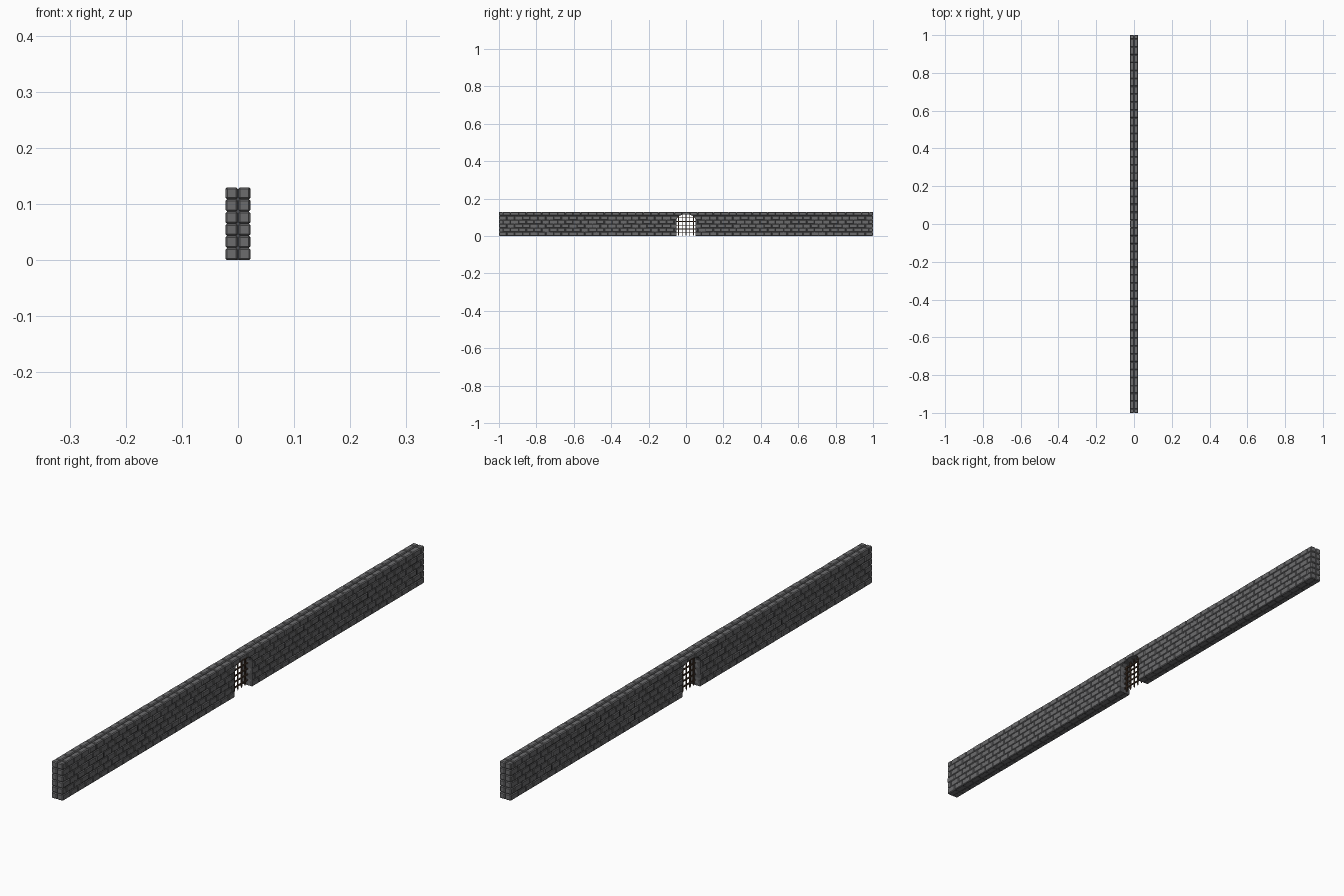
import bpy, bmesh, math, random
from mathutils import Matrix

if "Cube" in bpy.data.objects:
    bpy.data.objects.remove(bpy.data.objects["Cube"])

random.seed(4)
H, ROWS, DEPTH = 0.13, 6, 0.0225
ROW_H = H / ROWS
GATE_HALF, SPRING, RISE = 0.05, 0.09, 0.026


def material(name, color):
    m = bpy.data.materials.new(name)
    m.diffuse_color = (*color, 1)
    m.use_nodes = True
    m.node_tree.nodes["Principled BSDF"].inputs["Base Color"].default_value = m.diffuse_color
    return m


def finish(bm, name, mat):
    me = bpy.data.meshes.new(name)
    bmesh.ops.recalc_face_normals(bm, faces=bm.faces)
    bm.to_mesh(me)
    bm.free()
    ob = bpy.data.objects.new(name, me)
    bpy.context.collection.objects.link(ob)
    if mat:
        me.materials.append(mat)
    return ob


def box(bm, x0, x1, y0, y1, z0, z1, bevel=0.0):
    mat = (Matrix.Translation(((x0 + x1) / 2, (y0 + y1) / 2, (z0 + z1) / 2))
           @ Matrix.Diagonal((x1 - x0, y1 - y0, z1 - z0, 1)))
    verts = bmesh.ops.create_cube(bm, size=1, matrix=mat)["verts"]
    if bevel:
        edges = list({e for v in verts for e in v.link_edges})
        bmesh.ops.bevel(bm, geom=edges, offset=bevel, segments=1,
                        profile=0.5, affect="EDGES")


def arch_top(y):
    return SPRING + RISE * math.sqrt(max(0, 1 - (y / GATE_HALF) ** 2))


stone = material("stone", (0.15, 0.15, 0.155))
mortar = material("mortar", (0.08, 0.08, 0.085))
wood = material("gate_wood", (0.07, 0.04, 0.025))

# arched opening cutter
bm = bmesh.new()
pts = [(-GATE_HALF, -0.02), (GATE_HALF, -0.02)]
for i in range(9):
    a = math.pi * i / 8
    pts.append((GATE_HALF * math.cos(a), SPRING + RISE * math.sin(a)))
face = bm.faces.new([bm.verts.new((-0.1, y, z)) for y, z in pts])
ext = bmesh.ops.extrude_face_region(bm, geom=[face])["geom"]
bmesh.ops.translate(bm, vec=(0.2, 0, 0),
                    verts=[g for g in ext if isinstance(g, bmesh.types.BMVert)])
cutter = finish(bm, "gate_cutter", None)
cutter.hide_render = True
cutter.display_type = "WIRE"


def cut(ob):
    mod = ob.modifiers.new("gate_opening", "BOOLEAN")
    mod.operation, mod.object, mod.solver = "DIFFERENCE", cutter, "EXACT"


# two leaves of bricks in staggered courses; bricks at the gate are kept apart
plain, gate = bmesh.new(), bmesh.new()
LENGTH = 2 / 48
for side in (-1, 1):
    for r in range(ROWS):
        shift = LENGTH / 2 if r % 2 else 0
        cuts = [-1 + shift + i * LENGTH for i in range(49)]
        cuts = sorted({-1.0, 1.0} | {c for c in cuts if -0.99 < c < 0.99})
        for a, b in zip(cuts, cuts[1:]):
            near = a < GATE_HALF and b > -GATE_HALF
            out = side * (DEPTH - random.uniform(0, 0.0012))
            box(gate if near else plain, *sorted((side * 0.0006, out)),
                a + 0.0003, b - 0.0003, r * ROW_H + 0.0002,
                (r + 1) * ROW_H - 0.0002, 0.0028)
finish(plain, "wall_bricks", stone)
cut(finish(gate, "gate_bricks", stone))

# mortar core filling the joints
bm = bmesh.new()
box(bm, -0.0198, 0.0198, -0.997, 0.997, 0.0005, H - 0.0028)
cut(finish(bm, "mortar_core", mortar))

# portcullis: vertical and horizontal bars ending inside the arch
bm = bmesh.new()
W = 0.0022
for i in range(-2, 3):
    y = i * 0.02
    box(bm, -0.003, 0.001, y - W, y + W, 0.006, arch_top(y) + 0.003)
    # pointed foot of each bar
    bmesh.ops.create_cone(bm, cap_ends=True, segments=4, radius1=0, radius2=0.003,
                          depth=0.006, matrix=Matrix.Translation((-0.001, y, 0.003)))
for i in range(5):
    z = 0.018 + i * 0.02
    half = GATE_HALF * math.sqrt(max(0, 1 - max(0, (z - SPRING) / RISE) ** 2)) + 0.002
    box(bm, -0.001, 0.003, -half, half, z - W, z + W)
finish(bm, "portcullis", wood)
